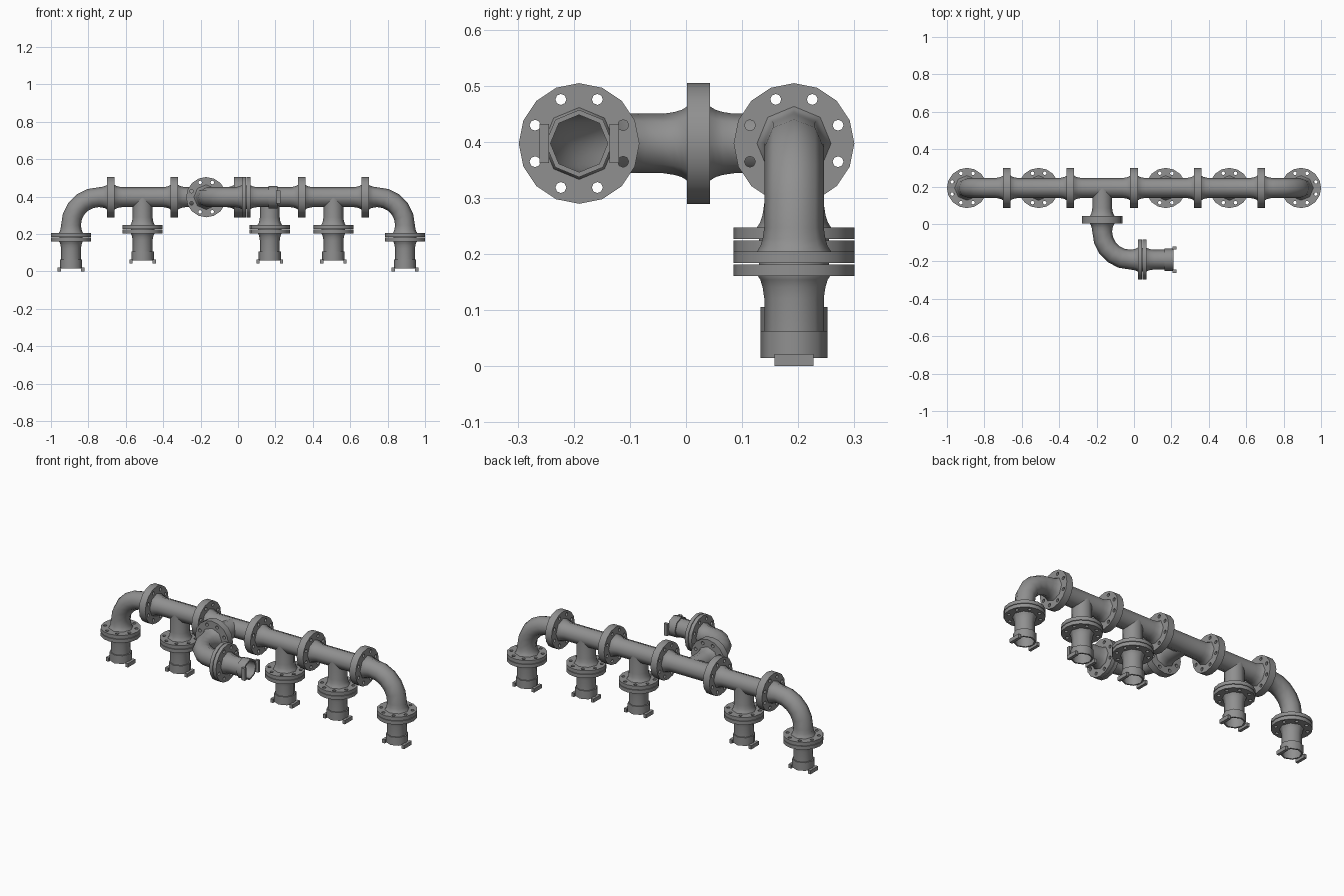
import bpy, bmesh, math
from mathutils import Matrix, Vector

if "Cube" in bpy.data.objects:
    bpy.data.objects.remove(bpy.data.objects["Cube"])

R = 0.053                 # pipe radius
THICK = 0.0205            # flange thickness
TEE = 0.17                # tee centre to flange face
BEND = 0.15               # elbow bend radius
ELBOW = 0.213             # elbow corner to flange face
NOZZLE = 0.184            # nozzle length
AXIS_Y, AXIS_Z = 0.1925, NOZZLE + ELBOW
FLARE = [(THICK, 0.066), (0.03, 0.060), (0.043, 0.056), (0.063, R)]
X, Y, Z = Vector((1, 0, 0)), Vector((0, 1, 0)), Vector((0, 0, 1))

grey = bpy.data.materials.new("pipe_grey")
grey.use_nodes = True
grey.diffuse_color = (0.28, 0.28, 0.28, 1)
bsdf = grey.node_tree.nodes["Principled BSDF"]
bsdf.inputs["Base Color"].default_value = grey.diffuse_color
bsdf.inputs["Roughness"].default_value = 0.6


def finish(bm, name):
    bmesh.ops.recalc_face_normals(bm, faces=bm.faces)
    mesh = bpy.data.meshes.new(name)
    bm.to_mesh(mesh)
    bm.free()
    mesh.materials.append(grey)
    mesh.shade_smooth()
    mesh.set_sharp_from_angle(angle=math.radians(50))
    return mesh


def place(name, mesh, origin, z, x):
    """Put a mesh so its local z and x follow the given directions."""
    obj = bpy.data.objects.new(name, mesh)
    bpy.context.collection.objects.link(obj)
    rot = Matrix((x, z.cross(x), z)).transposed().to_4x4()
    obj.matrix_world = Matrix.Translation(origin) @ rot


def ring(bm, matrix, radius, sides=8):
    step = 2 * math.pi / sides
    return [bm.verts.new(matrix @ Vector((radius * math.cos(i * step),
                                          radius * math.sin(i * step), 0)))
            for i in range(sides)]


def bridge(bm, rings):
    for a, b in zip(rings, rings[1:]):
        for i in range(len(a)):
            j = (i + 1) % len(a)
            bm.faces.new((a[i], a[j], b[j], b[i]))


def revolve(bm, profile):
    bridge(bm, [ring(bm, Matrix.Translation(Z * h), r) for h, r in profile])


# Flange: plate with a bore and eight bolt holes
def flange_mesh():
    bm = bmesh.new()
    loops = [ring(bm, Matrix(), 0.1075, 16), ring(bm, Matrix(), R - 0.002)]
    for i in range(8):
        a = math.radians(22.5 + 45 * i)
        centre = Vector((math.cos(a), math.sin(a), 0)) * 0.085
        loops.append(ring(bm, Matrix.Translation(centre), 0.0098))
    edges = [bm.edges.new((l[i - 1], l[i])) for l in loops for i in range(len(l))]
    bmesh.ops.triangle_fill(bm, use_beauty=True, edges=edges)
    out = bmesh.ops.extrude_face_region(bm, geom=bm.faces[:], use_keep_orig=True)
    moved = [g for g in out["geom"] if isinstance(g, bmesh.types.BMVert)]
    bmesh.ops.translate(bm, verts=moved, vec=Z * THICK)
    return finish(bm, "flange")


# Straight run with a flare at each end, and the tee's side branch
def run_mesh():
    bm = bmesh.new()
    revolve(bm, FLARE + [(2 * TEE - h, r) for h, r in reversed(FLARE)])
    return finish(bm, "tee_run")


def branch_mesh():
    bm = bmesh.new()
    revolve(bm, FLARE + [(TEE, R)])
    return finish(bm, "tee_branch")


# Elbow: starts along local z and turns to local x
def elbow_mesh():
    bm = bmesh.new()
    rings = [ring(bm, Matrix.Translation(Z * h), r) for h, r in FLARE[:-1]]
    for i in range(6):
        a = math.radians(18 * i)
        pos = Vector((BEND * (1 - math.cos(a)), 0,
                      ELBOW - BEND + BEND * math.sin(a)))
        rings.append(ring(bm, Matrix.Translation(pos) @ Matrix.Rotation(a, 4, 'Y'), R))
    turn = Matrix.Rotation(math.pi / 2, 4, 'Y')
    for h, r in reversed(FLARE[:-1]):
        pos = Vector((ELBOW - h, 0, ELBOW))
        rings.append(ring(bm, Matrix.Translation(pos) @ turn, r))
    bridge(bm, rings)
    return finish(bm, "elbow")


# Nozzle: raised face, flared pipe, end collar, inner wall and two lugs
def nozzle_mesh():
    bm = bmesh.new()
    collar, tip, bore = 0.121, 0.169, R - 0.002
    revolve(bm, [(0, bore), (0, 0.062), (THICK, 0.066)] + FLARE[1:] +
            [(collar, R), (collar, 0.06), (tip, 0.06), (tip, bore), (0, bore)])
    bmesh.ops.remove_doubles(bm, verts=bm.verts, dist=0.0001)
    for side in (-1, 1):
        pos = Vector((side * 0.0625, 0, NOZZLE - 0.011))
        size = Matrix.Diagonal((0.017, 0.07, 0.022, 1))
        bmesh.ops.create_cube(bm, size=1, matrix=Matrix.Translation(pos) @ size)
    return finish(bm, "nozzle")


FLANGE, RUN, BRANCH = flange_mesh(), run_mesh(), branch_mesh()
BEND_PIPE, NOZ = elbow_mesh(), nozzle_mesh()


def joint(name, p, d, x, gap=0.0):
    """Pair of flanges meeting at p; the second one lies along d."""
    place(name + "_flange_a", FLANGE, p, -d, x)
    place(name + "_flange_b", FLANGE, p + d * gap, d, x)


def nozzle(name, p, d, x):
    joint(name, p, d, x, 0.003)
    place(name, NOZ, p, d, x)


# Main header: four tees in a row, the second one facing forward
names = ["far_right", "right", "left", "far_left"]
for i, name in enumerate(names):
    start = Vector(((i - 2) * 2 * TEE, AXIS_Y, AXIS_Z))
    centre = start + X * TEE
    place(name + "_tee_run", RUN, start, X, Z)
    out = -Y if name == "right" else -Z
    end = centre + out * TEE
    place(name + "_tee_branch", BRANCH, end, -out, X)
    if out == -Z:
        nozzle(name + "_nozzle", end, out, X)
for i in range(5):
    joint("header_%d" % (i + 1), Vector(((i - 2) * 2 * TEE, AXIS_Y, AXIS_Z)), X, Z)

# Elbows turning down at both ends of the header
for side, name in ((-1, "right_end"), (1, "left_end")):
    start = Vector((side * 4 * TEE, AXIS_Y, AXIS_Z))
    place(name + "_elbow", BEND_PIPE, start, X * side, -Z)
    nozzle(name + "_nozzle", start + X * side * ELBOW - Z * ELBOW, -Z, X)

# Front outlet: elbow turning left, then its nozzle
start = Vector((-TEE, AXIS_Y - TEE, AXIS_Z))
joint("front_branch", start, -Y, X)
place("front_elbow", BEND_PIPE, start, -Y, X)
nozzle("front_nozzle", start - Y * ELBOW + X * ELBOW, X, Y)
